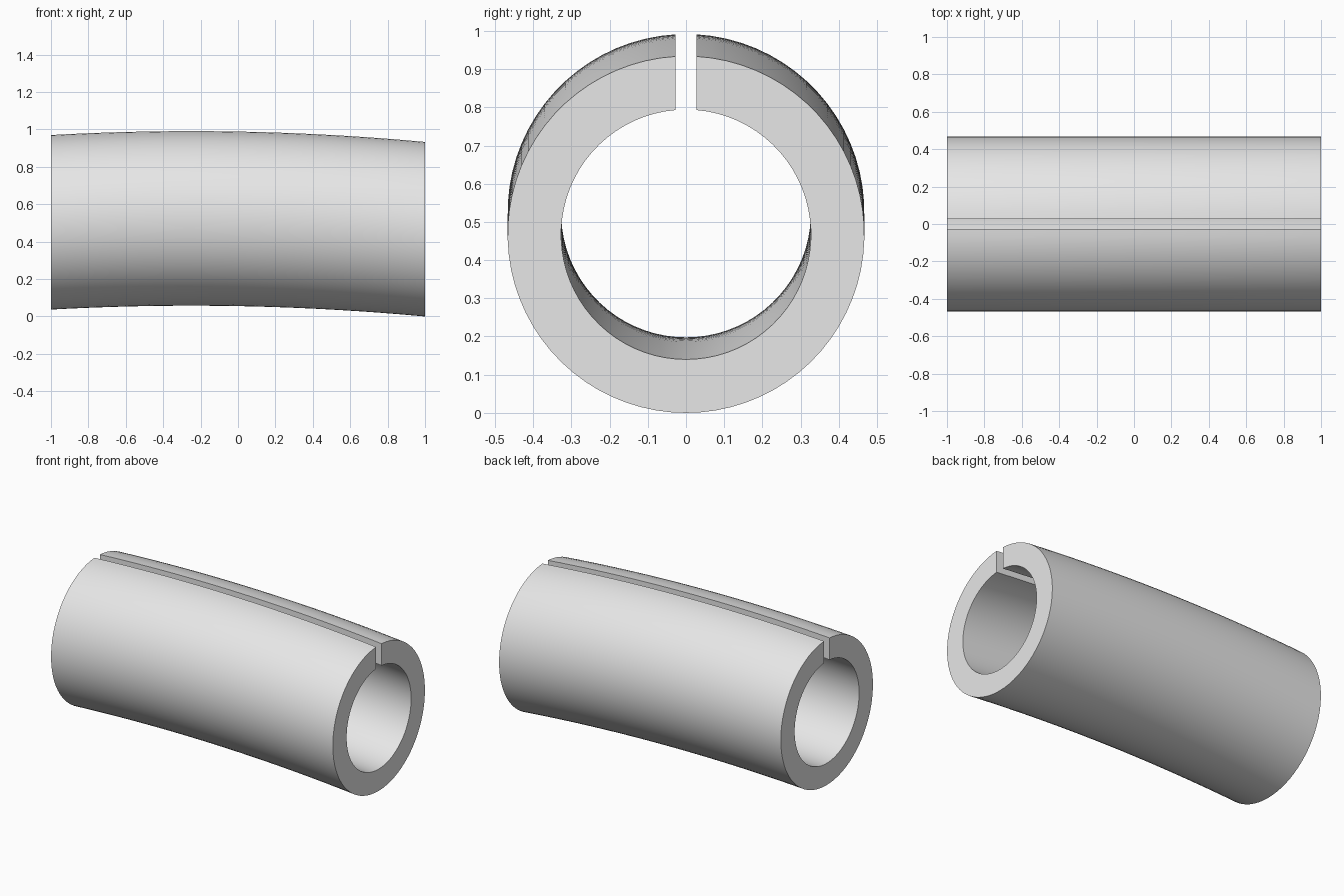
import bpy, bmesh, math

if "Cube" in bpy.data.objects:
    bpy.data.objects.remove(bpy.data.objects["Cube"])

R_OUT, R_IN, GAP = 0.467, 0.327, 0.0275   # radii and half slit width
ARC, STATIONS = 72, 24


def arc(radius):
    """Points of an open circle, starting and ending at the slit on top."""
    start = math.asin(GAP / radius)
    step = (2 * math.pi - 2 * start) / ARC
    return [(radius * math.sin(start + i * step),
             radius * math.cos(start + i * step)) for i in range(ARC + 1)]


def bow(x):
    """Height of the gently arched centre line."""
    return R_OUT + 0.0555 - 0.0185 * x - 0.037 * x * x


# Split tube: C-shaped section swept along the bowed line
profile = arc(R_OUT) + arc(R_IN)[::-1]
n = len(profile)
bm = bmesh.new()
rings = []
for s in range(STATIONS + 1):
    x = -1 + 2 * s / STATIONS
    rings.append([bm.verts.new((x, y, bow(x) + z)) for y, z in profile])
for a, b in zip(rings, rings[1:]):
    for i in range(n):
        j = (i + 1) % n
        bm.faces.new((a[i], a[j], b[j], b[i]))

# Flat end faces
for ring in (rings[0], rings[-1]):
    for i in range(ARC):
        bm.faces.new((ring[i], ring[i + 1], ring[n - 2 - i], ring[n - 1 - i]))
bmesh.ops.recalc_face_normals(bm, faces=bm.faces)

mesh = bpy.data.meshes.new("split_tube")
bm.to_mesh(mesh)
bm.free()
tube = bpy.data.objects.new("split_tube", mesh)
bpy.context.collection.objects.link(tube)

# Single grey colour
grey = bpy.data.materials.new("light_grey")
grey.diffuse_color = (0.8, 0.8, 0.8, 1)
grey.use_nodes = True
grey.node_tree.nodes["Principled BSDF"].inputs["Base Color"].default_value = grey.diffuse_color
mesh.materials.append(grey)

# Smooth walls, sharp rims
bpy.context.view_layer.objects.active = tube
tube.select_set(True)
bpy.ops.object.shade_smooth_by_angle(angle=math.radians(30))
